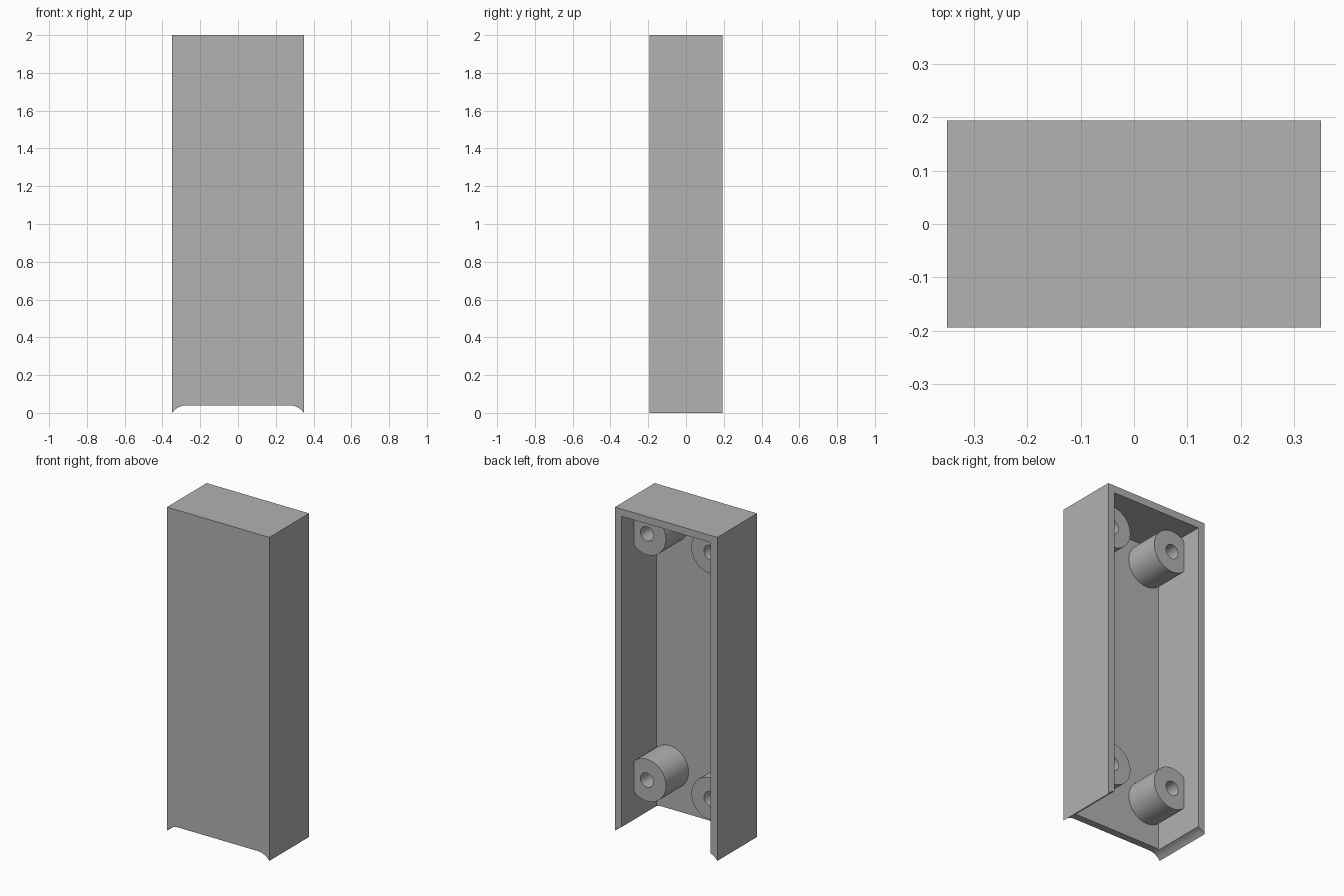
import bpy, bmesh
from math import sin, cos, pi, asin, sqrt, radians

cube = bpy.data.objects.get("Cube")
if cube:
    bpy.data.objects.remove(cube, do_unlink=True)

HALF_X, HALF_Y, HEIGHT, WALL = 0.35, 0.194, 2.0, 0.045
INNER_X = HALF_X - WALL
FLOOR_Y = -HALF_Y + WALL

grey = bpy.data.materials.new("plain grey")
grey.use_nodes = True
grey.diffuse_color = (0.445, 0.445, 0.445, 1)
grey.node_tree.nodes["Principled BSDF"].inputs["Base Color"].default_value = grey.diffuse_color


def finish(bm, name):
    bmesh.ops.recalc_face_normals(bm, faces=bm.faces)
    mesh = bpy.data.meshes.new(name)
    bm.to_mesh(mesh)
    bm.free()
    mesh.materials.append(grey)
    obj = bpy.data.objects.new(name, mesh)
    bpy.context.collection.objects.link(obj)
    return obj


def extrude_profile(name, points, y0, y1):
    """Solid made by sweeping an x-z outline along y."""
    bm = bmesh.new()
    face = bm.faces.new([bm.verts.new((x, y0, z)) for x, z in points])
    swept = bmesh.ops.extrude_face_region(bm, geom=[face])["geom"]
    verts = [v for v in swept if isinstance(v, bmesh.types.BMVert)]
    bmesh.ops.translate(bm, verts=verts, vec=(0, y1 - y0, 0))
    return finish(bm, name)


def smooth(obj):
    bpy.ops.object.select_all(action="DESELECT")
    obj.select_set(True)
    bpy.context.view_layer.objects.active = obj
    bpy.ops.object.shade_smooth_by_angle(angle=radians(30))


# Case outline: straight sides and top, scooped bottom corners
rise, run = 0.04, 0.08
radius = (run ** 2 + rise ** 2) / (2 * rise)
sweep = asin(run / radius)
steps = 12
right = []
for i in range(steps + 1):
    a = sweep * i / steps
    right.append((HALF_X - run + radius * sin(a), rise - radius + radius * cos(a)))
right[-1] = (HALF_X, 0)
right.append((HALF_X, HEIGHT))
outline = right + [(-x, z) for x, z in reversed(right)]
case = extrude_profile("case_shell", outline, -HALF_Y, HALF_Y)

# Cavity, open at the back and the bottom
top = HEIGHT - WALL
cavity = extrude_profile(
    "cavity_cutter",
    [(-INNER_X, -0.2), (INNER_X, -0.2), (INNER_X, top), (-INNER_X, top)],
    FLOOR_Y, HALF_Y + 0.1)
cut = case.modifiers.new("cavity", "BOOLEAN")
cut.operation = "DIFFERENCE"
cut.solver = "EXACT"
cut.object = cavity
bpy.context.view_layer.objects.active = case
bpy.ops.object.modifier_apply(modifier=cut.name)
bpy.data.objects.remove(cavity, do_unlink=True)
smooth(case)


# Screw bosses: drilled cylinders flattened where they meet the side walls
def screw_boss(name, side, cz, cx=0.217, r_out=0.13, r_hole=0.044, y_end=0.072, n=64):
    bm = bmesh.new()

    def ring(r, y):
        return [bm.verts.new((side * min(cx + r * cos(2 * pi * i / n), INNER_X), y,
                              cz + r * sin(2 * pi * i / n))) for i in range(n)]

    rings = [ring(r_out, FLOOR_Y), ring(r_out, y_end), ring(r_hole, y_end), ring(r_hole, FLOOR_Y)]
    for k, (a, b) in enumerate(zip(rings, rings[1:])):
        for i in range(n):
            j = (i + 1) % n
            on_wall = min(abs(a[i].co.x), abs(a[j].co.x)) > INNER_X - 1e-5
            if k == 0 and on_wall:
                continue
            bm.faces.new((a[i], a[j], b[j], b[i]))
    smooth(finish(bm, name))


for level, z in (("upper", 1.824), ("lower", 0.301)):
    for label, side in (("left", 1), ("right", -1)):
        screw_boss(f"{level}_{label}_screw_boss", side, z)
